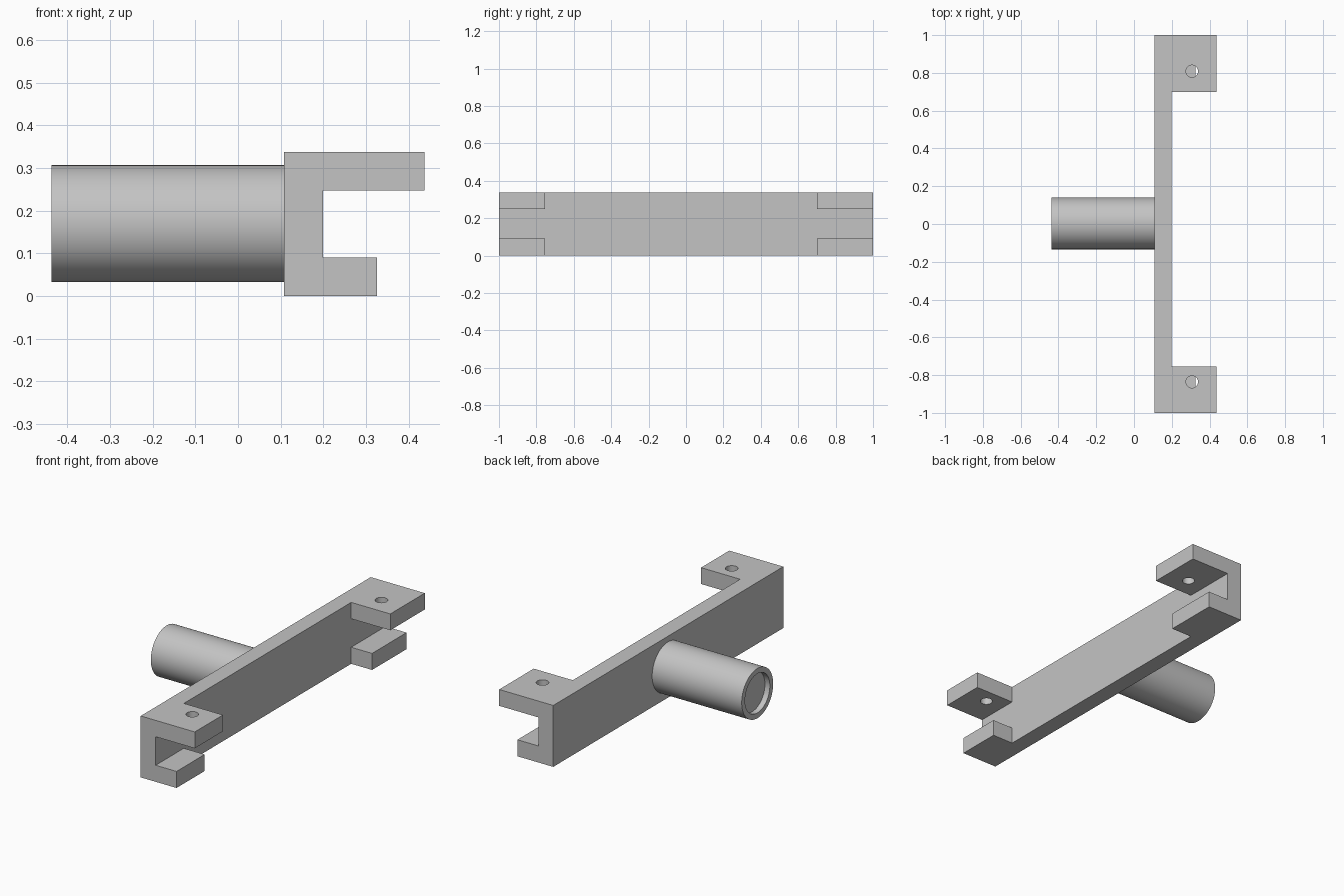
import bpy, bmesh, math
from mathutils import Vector

cube = bpy.data.objects.get("Cube")
if cube:
    bpy.data.objects.remove(cube, do_unlink=True)

GREY = (0.55, 0.55, 0.55, 1)
grey = bpy.data.materials.new("plain grey")
grey.use_nodes = True
grey.diffuse_color = GREY
grey.node_tree.nodes["Principled BSDF"].inputs["Base Color"].default_value = GREY


def finish(bm, name):
    bmesh.ops.recalc_face_normals(bm, faces=bm.faces)
    mesh = bpy.data.meshes.new(name)
    bm.to_mesh(mesh)
    bm.free()
    mesh.materials.append(grey)
    obj = bpy.data.objects.new(name, mesh)
    bpy.context.collection.objects.link(obj)
    return obj


def extrude_y(name, profile, y0, y1):
    """Extrude an x-z outline along y."""
    bm = bmesh.new()
    face = bm.faces.new([bm.verts.new((x, y0, z)) for x, z in profile])
    grown = bmesh.ops.extrude_face_region(bm, geom=[face])["geom"]
    verts = [v for v in grown if isinstance(v, bmesh.types.BMVert)]
    bmesh.ops.translate(bm, verts=verts, vec=(0, y1 - y0, 0))
    return finish(bm, name)


def cut(target, cutter):
    """Subtract the cutter and discard it."""
    cutter.hide_render = True
    mod = target.modifiers.new("cut", "BOOLEAN")
    mod.operation, mod.solver, mod.object = "DIFFERENCE", "EXACT", cutter
    bpy.context.view_layer.objects.active = target
    bpy.ops.object.modifier_apply(modifier=mod.name)
    bpy.data.objects.remove(cutter, do_unlink=True)


def smooth(obj):
    bpy.ops.object.select_all(action="DESELECT")
    obj.select_set(True)
    bpy.context.view_layer.objects.active = obj
    bpy.ops.object.shade_smooth_by_angle(angle=math.radians(30))


# Bracket: channel section, with the jaws kept only at the two ends
BACK, WEB, LOWER, UPPER = 0.108, 0.199, 0.326, 0.437
TOP = 0.338
channel = [(BACK, 0), (LOWER, 0), (LOWER, 0.091), (WEB, 0.091),
           (WEB, 0.248), (UPPER, 0.248), (UPPER, TOP), (BACK, TOP)]
bracket = extrude_y("bracket", channel, -1, 1)
gap = [(WEB, -0.1), (0.6, -0.1), (0.6, 0.5), (WEB, 0.5)]
cut(bracket, extrude_y("jaw_gap_cutter", gap, -0.755, 0.7))

# Screw holes through the upper jaws
for y in (-0.836, 0.809):
    bm = bmesh.new()
    bmesh.ops.create_cone(bm, cap_ends=True, segments=32, radius1=0.032,
                          radius2=0.032, depth=0.2)
    bmesh.ops.translate(bm, verts=bm.verts, vec=(0.307, y, 0.3))
    cut(bracket, finish(bm, "screw_hole_cutter"))
smooth(bracket)

# Round handle with a shallow recess in its free end
END, AXIS_Y, AXIS_Z = -0.437, 0.003, 0.17
outline = [(BACK, 0), (BACK, 0.137), (END, 0.137),
           (END, 0.108), (END + 0.03, 0.108), (END + 0.03, 0)]
bm = bmesh.new()
points = [bm.verts.new((x, AXIS_Y, AXIS_Z + r)) for x, r in outline]
edges = [bm.edges.new(pair) for pair in zip(points, points[1:])]
bmesh.ops.spin(bm, geom=points + edges, cent=Vector((0, AXIS_Y, AXIS_Z)),
               axis=(1, 0, 0), angle=math.tau, steps=64)
bmesh.ops.remove_doubles(bm, verts=bm.verts, dist=0.0005)
smooth(finish(bm, "handle"))
